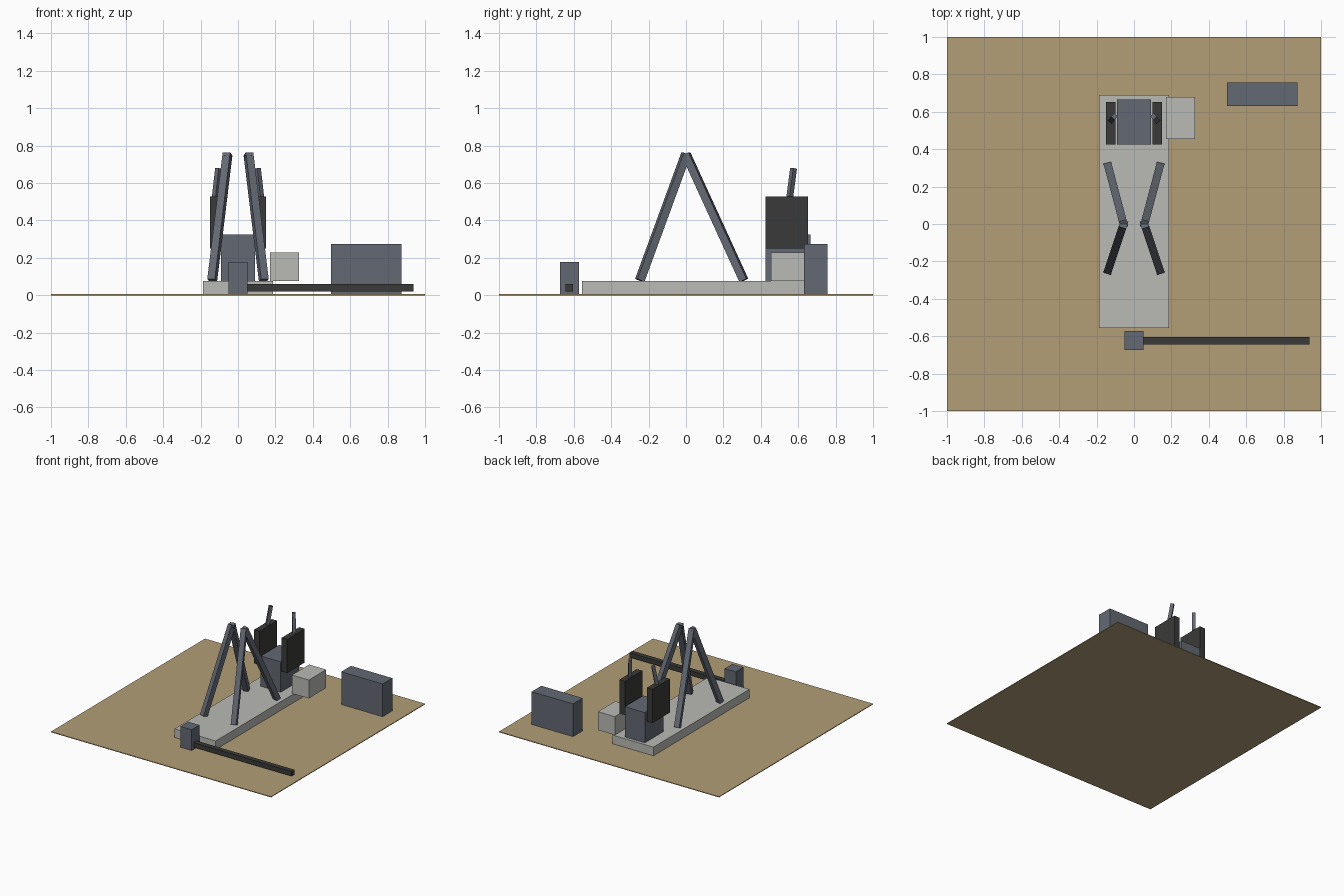
import bpy
from mathutils import Vector

cube = bpy.data.objects.get("Cube")
if cube:
    bpy.data.objects.remove(cube, do_unlink=True)


def material(name, color):
    m = bpy.data.materials.new(name)
    m.use_nodes = True
    m.diffuse_color = (*color, 1)
    m.node_tree.nodes["Principled BSDF"].inputs["Base Color"].default_value = (*color, 1)
    return m


SAND = material("sand", (0.45, 0.345, 0.185))
CONCRETE = material("concrete", (0.49, 0.49, 0.465))
STEEL = material("blue_grey_steel", (0.125, 0.14, 0.17))
BLACK = material("dark_grey", (0.042, 0.042, 0.041))


def box(name, low, high, mat):
    """Box between two opposite corners."""
    low, high = Vector(low), Vector(high)
    bpy.ops.mesh.primitive_cube_add(size=1, location=(low + high) / 2)
    ob = bpy.context.object
    ob.name = name
    ob.scale = high - low
    ob.data.materials.append(mat)
    return ob


def beam(name, start, end, width, mat):
    """Square beam running between two points."""
    start, end = Vector(start), Vector(end)
    ob = box(name, (0, 0, 0), (width, width, (end - start).length), mat)
    ob.location = (start + end) / 2
    ob.rotation_euler = (end - start).to_track_quat('Z', 'Y').to_euler()
    return ob


# Ground and foundation slab
box("ground_pad", (-1, -1, 0), (1, 1, 0.006), SAND)
box("foundation_slab", (-0.187, -0.557, 0.001), (0.187, 0.69, 0.077), CONCRETE)

# Gearbox with its side plates and cranks
box("gearbox", (-0.091, 0.425, 0.07), (0.091, 0.665, 0.326), STEEL)
for side, sx in (("left", 1), ("right", -1)):
    plate = sorted((sx * 0.1, sx * 0.15))
    box(f"{side}_counterweight", (plate[0], 0.425, 0.25), (plate[1], 0.652, 0.527), BLACK)
    beam(f"{side}_crank", (sx * 0.13, 0.545, 0.45), (sx * 0.104, 0.575, 0.678), 0.026, STEEL)
    # Support tower legs meeting at the top
    for end, foot_y in (("front", -0.247), ("back", 0.309)):
        beam(f"{side}_{end}_leg", (sx * 0.138, foot_y, 0.08), (sx * 0.056, 0, 0.755), 0.042, STEEL)

# Motor beside the gearbox
box("motor", (0.171, 0.455, 0.077), (0.325, 0.68, 0.228), CONCRETE)

# Control cabinet
box("control_cabinet", (0.497, 0.631, 0.001), (0.873, 0.757, 0.275), STEEL)

# Wellhead and outgoing pipe
box("wellhead", (-0.052, -0.673, 0.001), (0.05, -0.572, 0.177), STEEL)
box("flow_pipe", (0.0, -0.643, 0.021), (0.937, -0.603, 0.059), BLACK)
